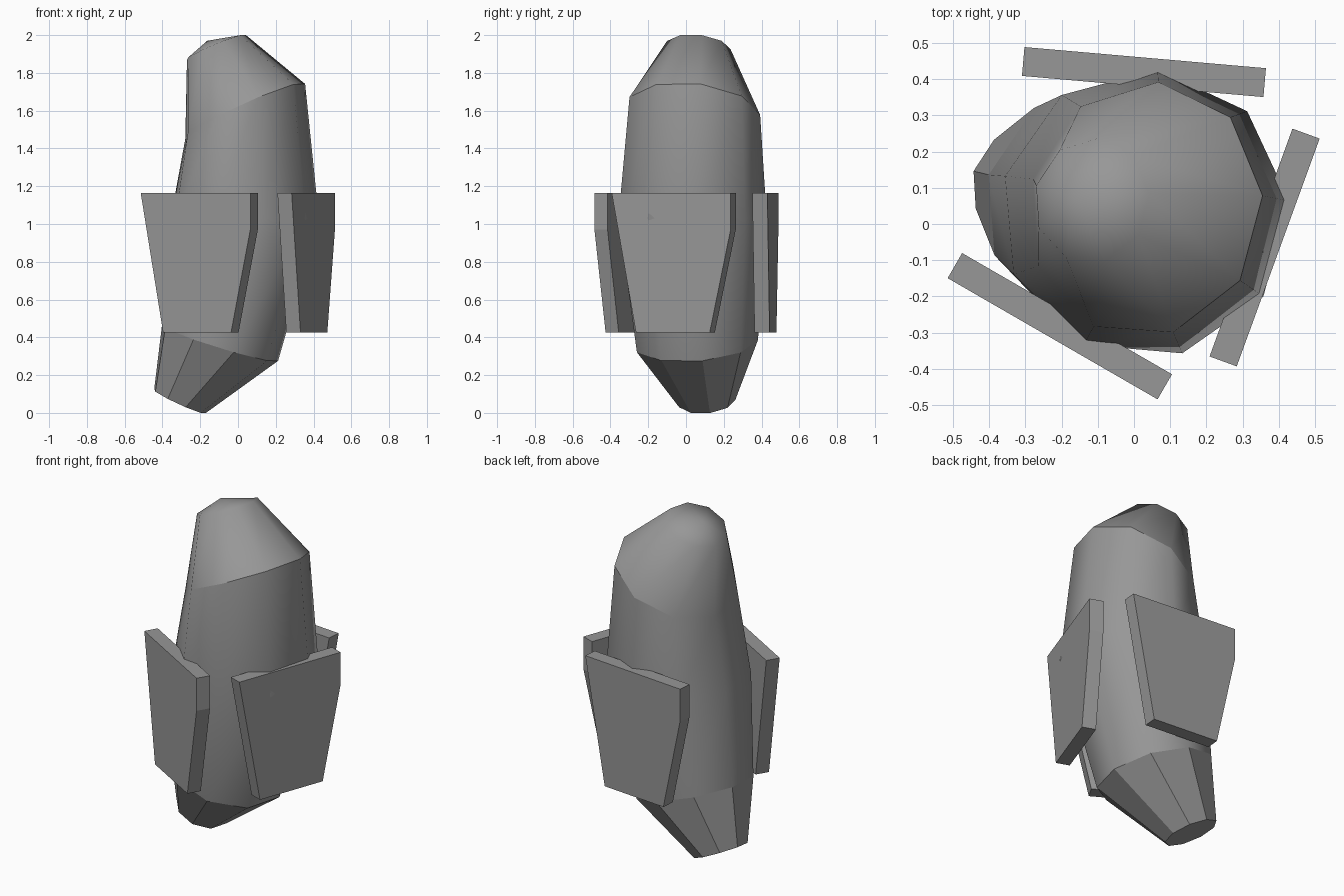
import bpy, bmesh
from math import cos, sin, radians
from mathutils import Vector

if "Cube" in bpy.data.objects:
    bpy.data.objects.remove(bpy.data.objects["Cube"])

SIDES = 9

grey = bpy.data.materials.new("dark_grey")
grey.diffuse_color = (0.31, 0.31, 0.31, 1)
grey.use_nodes = True
grey.node_tree.nodes["Principled BSDF"].inputs["Base Color"].default_value = grey.diffuse_color


def finish(bm, name):
    bmesh.ops.recalc_face_normals(bm, faces=bm.faces)
    mesh = bpy.data.meshes.new(name)
    bm.to_mesh(mesh)
    bm.free()
    mesh.materials.append(grey)
    obj = bpy.data.objects.new(name, mesh)
    bpy.context.collection.objects.link(obj)
    return obj


def ring(bm, centre, radius, slope_x, slope_y):
    # nine-sided loop in a plane tilted by the given slopes
    normal = Vector((-slope_x, -slope_y, 1)).normalized()
    turn = Vector((0, 0, 1)).rotation_difference(normal)
    verts = []
    for i in range(SIDES):
        a = radians(5 + i * 360 / SIDES)
        p = turn @ Vector((radius * cos(a), radius * sin(a), 0))
        verts.append(bm.verts.new(Vector(centre) + p))
    return verts


# Bent, tapered body: centre, radius, slope in x, slope in y
sections = [
    ((-0.31, 0.11, 0.061), 0.153, -0.46, 0.11),
    ((-0.10, 0.055, 0.370), 0.328, -0.31, 0.08),
    ((0.030, 0.029, 1.03), 0.400, 0.0, 0.0),
    ((0.032, 0.04, 1.60), 0.355, 0.45, -0.11),
    ((-0.117, 0.065, 1.935), 0.173, 0.42, -0.11),
]
bm = bmesh.new()
rings = [ring(bm, *s) for s in sections]
for level, (lo, hi) in enumerate(zip(rings, rings[1:])):
    for i in range(SIDES):
        j = (i + 1) % SIDES
        f = bm.faces.new((lo[i], lo[j], hi[j], hi[i]))
        f.smooth = level > 0          # lowest band is faceted
bm.faces.new(rings[0][::-1])

# Rounded tip
tip = bm.verts.new((-0.163, 0.07, 1.970))
for i in range(SIDES):
    f = bm.faces.new((rings[-1][i], rings[-1][(i + 1) % SIDES], tip))
    f.smooth = True

# Creases at the lower ring and the front-right of the shoulder
lower, shoulder = set(rings[1]), set(rings[3])
for e in bm.edges:
    if all(v in lower for v in e.verts):
        e.smooth = False
    if all(v in shoulder for v in e.verts) and sum(v.co.x for v in e.verts) > -0.1:
        e.smooth = False
finish(bm, "body")

# Tapered side plates: (centre x, centre y, facing angle)
profile = [(-0.335, 1.165), (-0.198, 0.425), (0.217, 0.425),
           (0.335, 0.97), (0.335, 1.165)]
plates = {
    "front_plate": (-0.205, -0.2825, 240),
    "right_plate": (0.361, -0.065, -20),
    "back_plate": (0.0275, 0.42, 85),
}
for name, (cx, cy, angle) in plates.items():
    a = radians(angle)
    out = Vector((cos(a), sin(a), 0))
    along = Vector((-sin(a), cos(a), 0))
    bm = bmesh.new()
    verts = [bm.verts.new(Vector((cx, cy, z)) + along * u - out * 0.04)
             for u, z in profile]
    face = bm.faces.new(verts)
    res = bmesh.ops.extrude_face_region(bm, geom=[face])
    moved = [g for g in res["geom"] if isinstance(g, bmesh.types.BMVert)]
    bmesh.ops.translate(bm, verts=moved, vec=out * 0.08)
    # make sure the inner side is closed
    bmesh.ops.holes_fill(bm, edges=bm.edges[:], sides=0)
    finish(bm, name)
